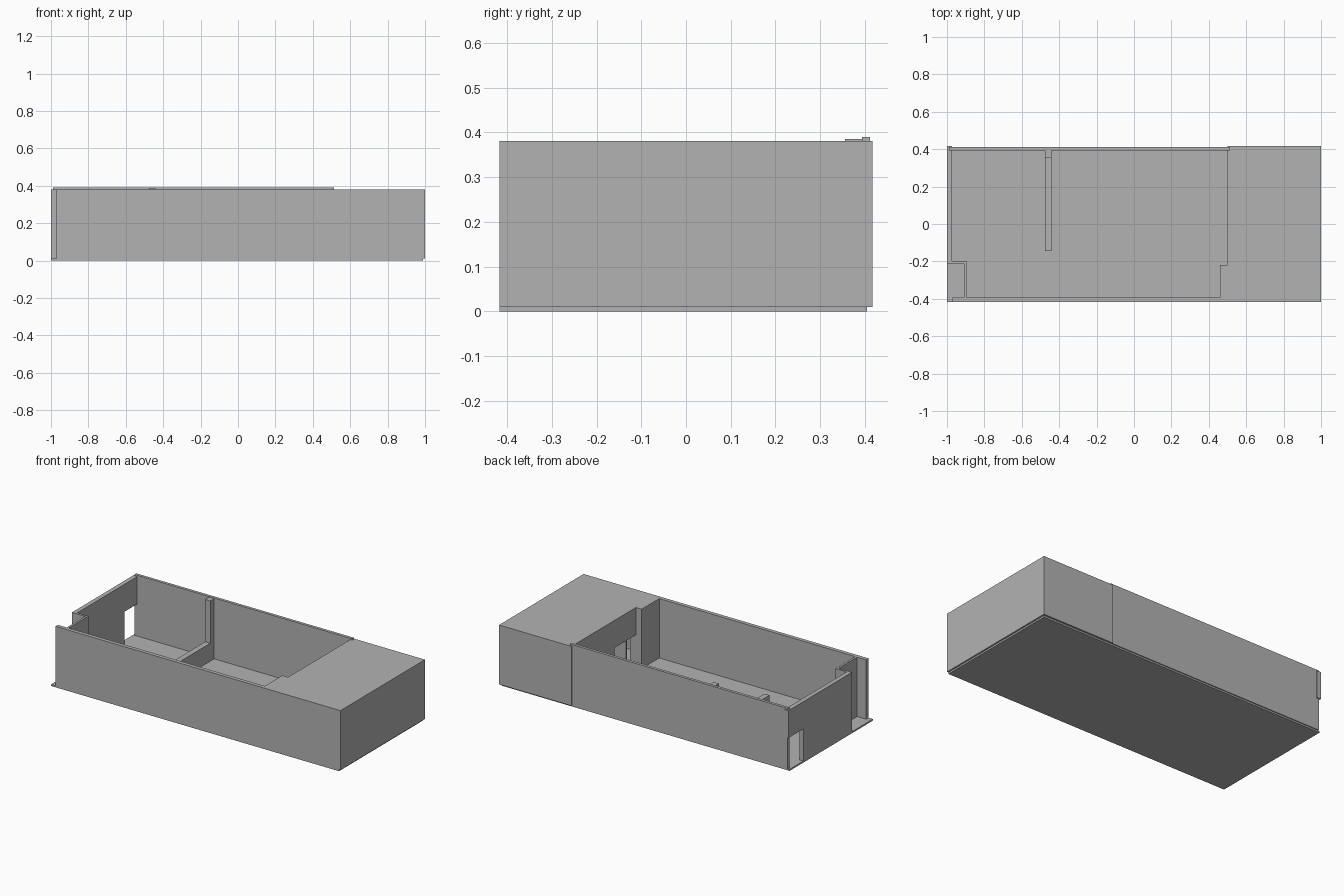
import bpy
import bmesh

if "Cube" in bpy.data.objects:
    bpy.data.objects.remove(bpy.data.objects["Cube"], do_unlink=True)

# One plain grey for the whole building
grey = bpy.data.materials.new("plain grey")
grey.use_nodes = True
colour = (0.45, 0.45, 0.45, 1)
grey.diffuse_color = colour
grey.node_tree.nodes["Principled BSDF"].inputs["Base Color"].default_value = colour


def part(name, *boxes):
    """One object made of boxes, each given as x, y and z ranges."""
    bm = bmesh.new()
    for ranges in boxes:
        verts = bmesh.ops.create_cube(bm, size=1)["verts"]
        for v in verts:
            v.co = [lo if c < 0 else hi for c, (lo, hi) in zip(v.co, ranges)]
    mesh = bpy.data.meshes.new(name)
    bm.to_mesh(mesh)
    bm.free()
    mesh.materials.append(grey)
    obj = bpy.data.objects.new(name, mesh)
    bpy.context.collection.objects.link(obj)
    return obj


FLOOR, DOOR, TOP = 0.01, 0.21, 0.381
FRONT, FRONT_IN = -0.417, -0.393
BACK, BACK_IN = 0.417, 0.393
full = (FLOOR, TOP)

# Floor slab
part("floor_slab", ((-1, 0.99), (FRONT, 0.405), (0, FLOOR)))

# Outer walls of the open hall
part("front_wall", ((-0.97, 0.5), (FRONT, FRONT_IN), full))
part("back_wall", ((-0.99, 0.513), (BACK_IN, 0.411), (FLOOR, 0.39)))
part("end_wall",
     ((-1, -0.972), (-0.197, 0.27), full),
     ((-1, -0.972), (0.27, BACK), (DOOR, TOP)))

# Recessed porch at the front corner
part("porch_walls",
     ((-1, -0.895), (-0.21, -0.197), full),
     ((-0.908, -0.895), (FRONT_IN, -0.21), full))

# Half-height divider with a full-height pillar
part("divider_wall", ((-0.475, -0.44), (-0.145, 0.355), (FLOOR, 0.122)))
part("divider_pillar", ((-0.475, -0.44), (0.355, BACK_IN), (FLOOR, 0.386)))

# Roofed rooms: roof, outer shell and the partition between them
ROOF = TOP - 0.02
under = (FLOOR, ROOF)
part("room_roof", ((0.5, 1), (FRONT, BACK), (ROOF, TOP)))
part("room_outer_walls",
     ((0.5, 1), (FRONT, FRONT_IN), under),
     ((0.5, 1), (BACK_IN, BACK), under),
     ((0.976, 1), (FRONT_IN, BACK_IN), under))
part("room_partition", ((0.5, 0.976), (-0.13, -0.12), under))
part("room_front_projection", ((0.46, 0.54), (FRONT_IN, -0.22), full))

# Inner room wall, with piers between the doors and lintels above them
doors = [(-0.22, -0.13), (-0.12, -0.01), (0.096, 0.205)]
piers = [(-0.01, 0.096), (0.205, BACK_IN)]
part("room_inner_wall", *[((0.5, 0.54), span, under) for span in piers])
part("door_lintels", *[((0.5, 0.54), span, (DOOR, ROOF)) for span in doors])
